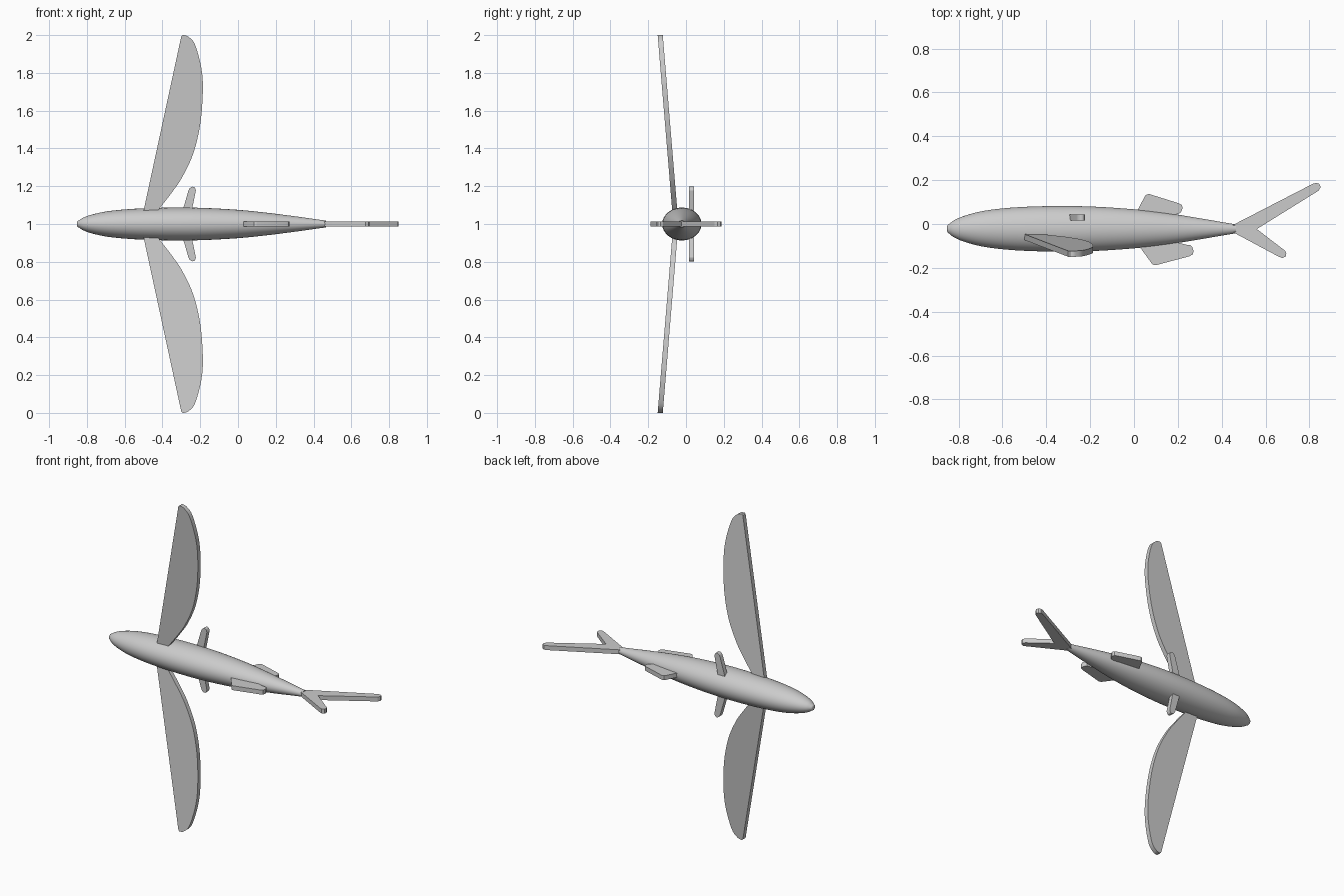
import bpy, bmesh, math

MID_Z = 1.0      # height of the body axis
BODY_Y = -0.022  # sideways position of the body axis
THICK = 0.027    # thickness of every fin


def spline(pts, n=6):
    """Catmull-Rom curve through the points."""
    out = []
    for i in range(len(pts) - 1):
        a, b = pts[max(i - 1, 0)], pts[i]
        c, d = pts[i + 1], pts[min(i + 2, len(pts) - 1)]
        for k in range(n):
            t = k / n
            out.append(tuple(0.5 * (2*q + (r - p)*t + (2*p - 5*q + 4*r - s)*t*t
                                    + (3*q - p - 3*r + s)*t**3)
                             for p, q, r, s in zip(a, b, c, d)))
    return out + [pts[-1]]


def finish(name, bm, angle):
    bmesh.ops.recalc_face_normals(bm, faces=bm.faces)
    me = bpy.data.meshes.new(name)
    bm.to_mesh(me)
    bm.free()
    ob = bpy.data.objects.new(name, me)
    bpy.context.collection.objects.link(ob)
    bpy.ops.object.select_all(action='DESELECT')
    ob.select_set(True)
    bpy.context.view_layer.objects.active = ob
    bpy.ops.object.shade_smooth_by_angle(angle=math.radians(angle))
    return ob


def plate(name, outline, place):
    """Flat fin: place(u, v, offset) puts an outline point in space."""
    bm = bmesh.new()
    a, b = ([bm.verts.new(place(u, v, o)) for u, v in outline]
            for o in (-THICK / 2, THICK / 2))
    bm.faces.new(a)
    bm.faces.new(b[::-1])
    n = len(a)
    for i in range(n):
        j = (i + 1) % n
        bm.faces.new((a[i], a[j], b[j], b[i]))
    return finish(name, bm, 25)


# Body: oval rings lofted along x (x, half width in y, half height in z)
nose = [(-0.852, 0.012, 0.012), (-0.848, 0.019, 0.017), (-0.84, 0.024, 0.02)]
hull = [(-0.838, 0.026, 0.022), (-0.82, 0.039, 0.033), (-0.78, 0.057, 0.048),
        (-0.70, 0.079, 0.066), (-0.60, 0.093, 0.077), (-0.48, 0.101, 0.084),
        (-0.33, 0.104, 0.087), (-0.18, 0.101, 0.085), (0.0, 0.089, 0.075),
        (0.15, 0.072, 0.060), (0.30, 0.048, 0.041), (0.40, 0.031, 0.027),
        (0.465, 0.020, 0.018)]
bm = bmesh.new()
SEG = 48
rings = []
for x, ry, rz in nose + spline(hull, 4):
    rings.append([bm.verts.new((x, BODY_Y + ry * math.cos(2*math.pi*k/SEG),
                                MID_Z + rz * math.sin(2*math.pi*k/SEG)))
                  for k in range(SEG)])
for r, s in zip(rings, rings[1:]):
    for k in range(SEG):
        m = (k + 1) % SEG
        bm.faces.new((r[k], r[m], s[m], s[k]))
bm.faces.new(rings[0])
bm.faces.new(rings[-1])
finish("body", bm, 40)

# Wing fins and small belly fins, outlined as (x, distance from body axis)
wing = [(-0.50, 0.07), (-0.30, 0.995)] + spline(
    [(-0.293, 1.0), (-0.265, 0.993), (-0.228, 0.95), (-0.195, 0.83), (-0.186, 0.71),
     (-0.20, 0.528), (-0.238, 0.37), (-0.296, 0.247), (-0.35, 0.167), (-0.425, 0.07)])
belly = [(-0.305, 0.03), (-0.263, 0.175)] + spline(
    [(-0.257, 0.188), (-0.244, 0.197), (-0.23, 0.194), (-0.223, 0.178)], 3) \
    + [(-0.243, 0.08), (-0.255, 0.03)]
for side, s in (("upper", 1), ("lower", -1)):
    plate(side + "_wing_fin", wing,
          lambda u, v, o: (u, -0.061 - 0.083 * (v - 0.09) + o, MID_Z + s * v))
    plate(side + "_belly_fin", belly,
          lambda u, v, o: (u, 0.030 + o, MID_Z + s * v))


# Fins lying in the mid plane, outlined as (x, y)
def flat(u, v, o):
    return (u, v, MID_Z + o)


plate("long_side_fin", [(0.0, 0.03), (0.015, 0.06), (0.048, 0.124), (0.055, 0.133),
                        (0.068, 0.137), (0.203, 0.095), (0.217, 0.088), (0.222, 0.076),
                        (0.217, 0.058), (0.21, 0.05), (0.198, 0.046), (0.15, 0.03)], flat)
plate("short_side_fin", [(0.01, -0.07), (0.03, -0.11), (0.078, -0.176), (0.086, -0.185),
                         (0.099, -0.188), (0.254, -0.147), (0.268, -0.138), (0.272, -0.124),
                         (0.266, -0.105), (0.259, -0.097), (0.245, -0.096),
                         (0.20, -0.085), (0.15, -0.06)], flat)
plate("tail_fin", [(0.43, -0.015), (0.46, 0.0), (0.817, 0.184), (0.833, 0.188),
                   (0.846, 0.182), (0.851, 0.168), (0.842, 0.152), (0.56, -0.023),
                   (0.689, -0.122), (0.695, -0.135), (0.692, -0.148), (0.676, -0.155),
                   (0.66, -0.149), (0.46, -0.042), (0.43, -0.028)], flat)
